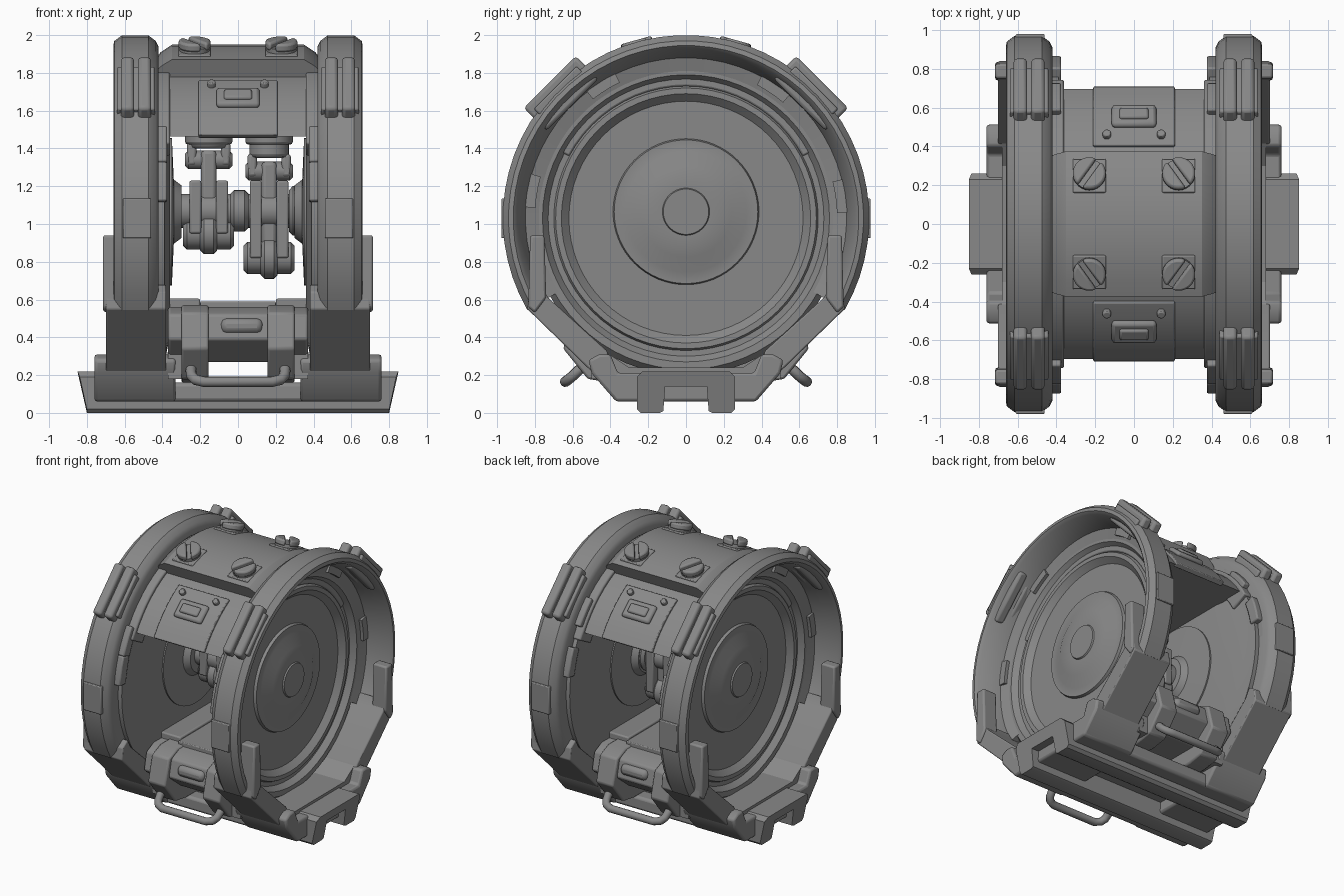
import bpy, bmesh
from math import radians, sin, cos, pi
from mathutils import Matrix, Vector

cube = bpy.data.objects.get("Cube")
if cube:
    bpy.data.objects.remove(cube, do_unlink=True)

C = 1.03  # height of the wheel centre
grey = bpy.data.materials.new("steel_grey")
grey.use_nodes = True
grey.diffuse_color = (0.25, 0.25, 0.25, 1)
bsdf = next(n for n in grey.node_tree.nodes if n.type == 'BSDF_PRINCIPLED')
bsdf.inputs["Base Color"].default_value = grey.diffuse_color
bsdf.inputs["Roughness"].default_value = 0.7


def finish(name, bm, mirror="", bevel=0.0):
    bmesh.ops.remove_doubles(bm, verts=bm.verts, dist=1e-5)
    bmesh.ops.recalc_face_normals(bm, faces=bm.faces)
    me = bpy.data.meshes.new(name)
    bm.to_mesh(me)
    bm.free()
    me.materials.append(grey)
    ob = bpy.data.objects.new(name, me)
    bpy.context.collection.objects.link(ob)
    bpy.ops.object.select_all(action='DESELECT')
    ob.select_set(True)
    bpy.context.view_layer.objects.active = ob
    bpy.ops.object.shade_smooth_by_angle(angle=radians(30))
    if bevel:
        mod = ob.modifiers.new("bevel", 'BEVEL')
        mod.width, mod.segments, mod.limit_method = bevel, 2, 'ANGLE'
    if mirror:
        mod = ob.modifiers.new("mirror", 'MIRROR')
        mod.use_axis = ("x" in mirror, "y" in mirror, False)
    return ob


def prism(name, pts, x0, x1, mirror="", bevel=0.0, matrix=Matrix()):
    """Extrude a (y, z) outline along x."""
    bm = bmesh.new()
    a = [bm.verts.new(matrix @ Vector((x0, y, z))) for y, z in pts]
    b = [bm.verts.new(matrix @ Vector((x1, y, z))) for y, z in pts]
    bm.faces.new(a)
    bm.faces.new(b)
    for i in range(len(pts)):
        j = (i + 1) % len(pts)
        bm.faces.new((a[i], a[j], b[j], b[i]))
    return finish(name, bm, mirror, bevel)


def box(name, centre, size, mirror="", bevel=0.0, matrix=Matrix()):
    (x, y, z), (w, d, h) = centre, [s / 2 for s in size]
    pts = [(y - d, z - h), (y + d, z - h), (y + d, z + h), (y - d, z + h)]
    return prism(name, pts, x - w, x + w, mirror, bevel, matrix)


def lathe(name, profile, a0=0, a1=360, mirror="", cz=C, steps=64, bevel=0.0):
    """Turn a closed (x, radius) outline around the x axis, angles from +y to +z."""
    bm = bmesh.new()
    full = a1 - a0 == 360
    n = steps if full else max(3, round(steps * (a1 - a0) / 360))
    rings = []
    for i in range(n if full else n + 1):
        a = radians(a0 + (a1 - a0) * i / n)
        rings.append([bm.verts.new((x, r * cos(a), cz + r * sin(a))) for x, r in profile])
    for i in range(n):
        p, q = rings[i], rings[(i + 1) % len(rings)]
        for k in range(len(profile)):
            m = (k + 1) % len(profile)
            if profile[k][1] or profile[m][1]:
                bm.faces.new((p[k], p[m], q[m], q[k]))
    if not full:
        bm.faces.new(rings[0])
        bm.faces.new(rings[-1])
    bmesh.ops.dissolve_degenerate(bm, edges=bm.edges, dist=1e-5)
    return finish(name, bm, mirror, bevel)


def band(x0, x1, r0, r1):
    return [(x0, r0), (x0, r1), (x1, r1), (x1, r0)]


def both(pts):
    """Complete a half outline symmetrically about y = 0."""
    return pts + [(-y, z) for y, z in reversed(pts)]


def arc(r, a0, a1, n, cz=0.0):
    angles = [radians(a0 + (a1 - a0) * i / n) for i in range(n + 1)]
    return [(r * cos(a), cz + r * sin(a)) for a in angles]


def radial(angle, r, x=0.0):
    """Local z points out of the wheel at the given angle."""
    a = radians(angle)
    return Matrix.Translation((x, r * cos(a), C + r * sin(a))) @ Matrix.Rotation(a - pi / 2, 4, 'X')


UP = Matrix.Rotation(-pi / 2, 4, 'Y')  # stands an x extrusion upright

# Side rims, dished wheels and their raised hubs
lathe("rim", [(.42, .78), (.42, .91), (.435, .94), (.475, .97), (.615, .97), (.655, .94), (.66, .915),
              (.64, .895), (.48, .85), (.46, .78)], -30, 210, "x")
lathe("wheel_dish", [(.42, .83), (.46, .80), (.46, .76), (.42, .73), (.42, .70), (.44, .69), (.44, .66),
                     (.40, .62), (.40, 0), (.36, 0), (.36, .62), (.38, .72), (.39, .83)], mirror="x")
lathe("hub", [(.39, .39), (.42, .38), (.42, .32), (.46, .24), (.46, .125), (.47, .12), (.47, 0),
              (.30, 0), (.30, .14), (.34, .17), (.35, .39)], mirror="x", cz=1.065)
for a in (10, 34, 146, 160):
    lathe("rim_clip", band(.375, .43, .80, .88), a, a + 14, "x", bevel=.01)
for a in (2, 50, 116, 164):
    lathe("inner_lug", band(.42, .49, .80, .87), a, a + 12, "x")

# Paired fins and square pads on the rims
for x in (.495, .585):
    box("rim_fin", (x, 0, 0), (.07, .39, .17), "xy", .018, radial(45, .935))
box("fin_base", (.54, 0, 0), (.2, .32, .06), "xy", .01, radial(45, .95))
box("rim_pad", (.535, 0, 0), (.15, .21, .03), "xy", .006, radial(0, .963))

# Lower cradle legs and upright edge plates
prism("cradle_leg", [(.83, .64), (.84, .55), (.48, .20), (.38, .22), (.42, .33), (.73, .61), (.77, .68)],
      .38, .70, "xy", .008)
prism("edge_plate", [(.825, .94), (.835, .56), (.80, .53), (.74, .61), (.75, .94)], .60, .715, "xy", .012)
prism("cradle_floor", both([(.46, .20), (.42, .32), (.30, .24)]), .37, .68, "x")

# Feet and the channel rail
prism("foot", both([(.37, .06), (.50, .21), (.515, .28), (.46, .31), (.40, .31), (.36, .21)]),
      .33, .76, "x", .015)
channel = both([(.11, .14), (.12, .01), (.14, 0), (.24, 0), (.26, .02), (.26, .19), (.23, .22)])
rail = prism("rail_end", channel, .36, .80, "x")
for v in rail.data.vertices:
    if v.co.x > .7:
        v.co.x += .05 * (v.co.z / .22) ** 2
prism("rail_middle", [(y, min(z, .16)) for y, z in channel], -.36, .36)
box("rail_side", (0, .31, .11), (1.4, .12, .10), "y", .02)

# Central base with straps, latch and carrying handle
prism("base_body", both([(.45, .27), (.60, .39), (.57, .52), (.48, .56)]), -.37, .37, bevel=.012)
box("base_top", (.285, 0, .575), (.17, .80, .06), "x", .01)
box("base_plate", (0, 0, .565), (.40, .86, .05), bevel=.006)
prism("base_strap", both([(.40, .16), (.52, .18), (.65, .34), (.60, .53), (.50, .57)]),
      .155, .30, "x", .012)
box("base_cheek", (.335, 0, .35), (.07, 1.0, .34), "x")
box("latch", (.02, 0, .46), (.22, 1.22, .08), bevel=.03)
for s in (-1, 1):
    cu = bpy.data.curves.new("handle", 'CURVE')
    cu.dimensions, cu.bevel_depth, cu.bevel_resolution = '3D', .028, 3
    half = [(.24, .52, .26), (.25, .57, .225), (.245, .60, .195), (.225, .625, .175), (.18, .64, .165)]
    path = half + [(-x, y, z) for x, y, z in reversed(half)]
    sp = cu.splines.new('POLY')
    sp.points.add(len(path) - 1)
    for p, (x, y, z) in zip(sp.points, path):
        p.co = (x, s * y, z, 1)
    cu.use_fill_caps = True
    cu.materials.append(grey)
    bpy.context.collection.objects.link(bpy.data.objects.new("handle", cu))

# Upper barrel, saddle and access panels
prism("barrel", arc(.82, 32, 148, 24, C), -.37, .37)
lathe("barrel_collar", band(.36, .43, .70, .845), 28, 152, "x", bevel=.01)
lathe("saddle", [(-.44, .80), (-.44, .84), (-.41, .88), (-.35, .92), (.35, .92), (.41, .88),
                 (.44, .84), (.44, .80)], 66, 114)
lathe("access_panel", band(-.21, .21, .80, .837), 32, 61, "y", bevel=.006)
box("panel_hatch", (0, 0, 0), (.23, .14, .04), "y", .018, radial(49, .845))
box("panel_handle", (0, 0, 0), (.15, .07, .04), "y", .012, radial(49, .86))
prism("panel_bolt", arc(.022, 0, 330, 11), -.02, .03, "xy", .006, radial(57, .835, .14) @ UP)

# Slotted screws on square seats
seat = radial(74.3, .905, .23)
box("screw_seat", (0, 0, 0), (.17, .18, .04), "xy", .006, seat)
prism("screw_shank", arc(.08, 0, 345, 23), 0, .045, "xy", 0, seat @ UP)
for turn in (35, 215):
    prism("screw_head", arc(.085, 10, 170, 12), .03, .075, "xy", .012,
          seat @ UP @ Matrix.Rotation(radians(turn), 4, 'X'))


# Crankshaft and connecting rods
def pin(name, x0, x1, z, r):
    c = min(.02, r / 3)
    lathe(name, [(x0, 0), (x0, r - c), (x0 + c, r), (x1 - c, r), (x1, r - c), (x1, 0)], cz=z, steps=28)


pin("axle", -.36, .36, 1.07, .09)
for x0, x1, r in ((-.36, -.30, .12), (-.04, .055, .11), (.27, .33, .13)):
    pin("axle_collar", x0, x1, 1.07, r)
for x, top, low, stem in ((-.155, 1.34, .95, 1.40), (.165, 1.28, .82, 1.35)):
    pin("wrist_pin", x - .125, x + .125, top, .05)
    pin("crank_pin", x - .135, x + .135, low, .085)
    for s in (-1, 1):
        box("crank_web", (x + s * .071, 0, (low + 1.23) / 2), (.063, .20, 1.23 - low), bevel=.01)
        box("piston_fork", (x + s * .09, 0, top + .03), (.05, .10, .12), bevel=.015)
    pin("rod_big_end", x - .045, x + .045, low, .11)
    box("rod", (x, 0, (top + low) / 2), (.08, .12, top - low + .10), bevel=.02)
    move = Matrix.Translation((x, 0, 0))
    prism("piston", arc(.105, 0, 345, 23), stem, 1.50, "", .02, move @ UP)
    prism("piston_skirt", arc(.125, 0, 345, 23), 1.42, 1.50, "", .015, move @ UP)
